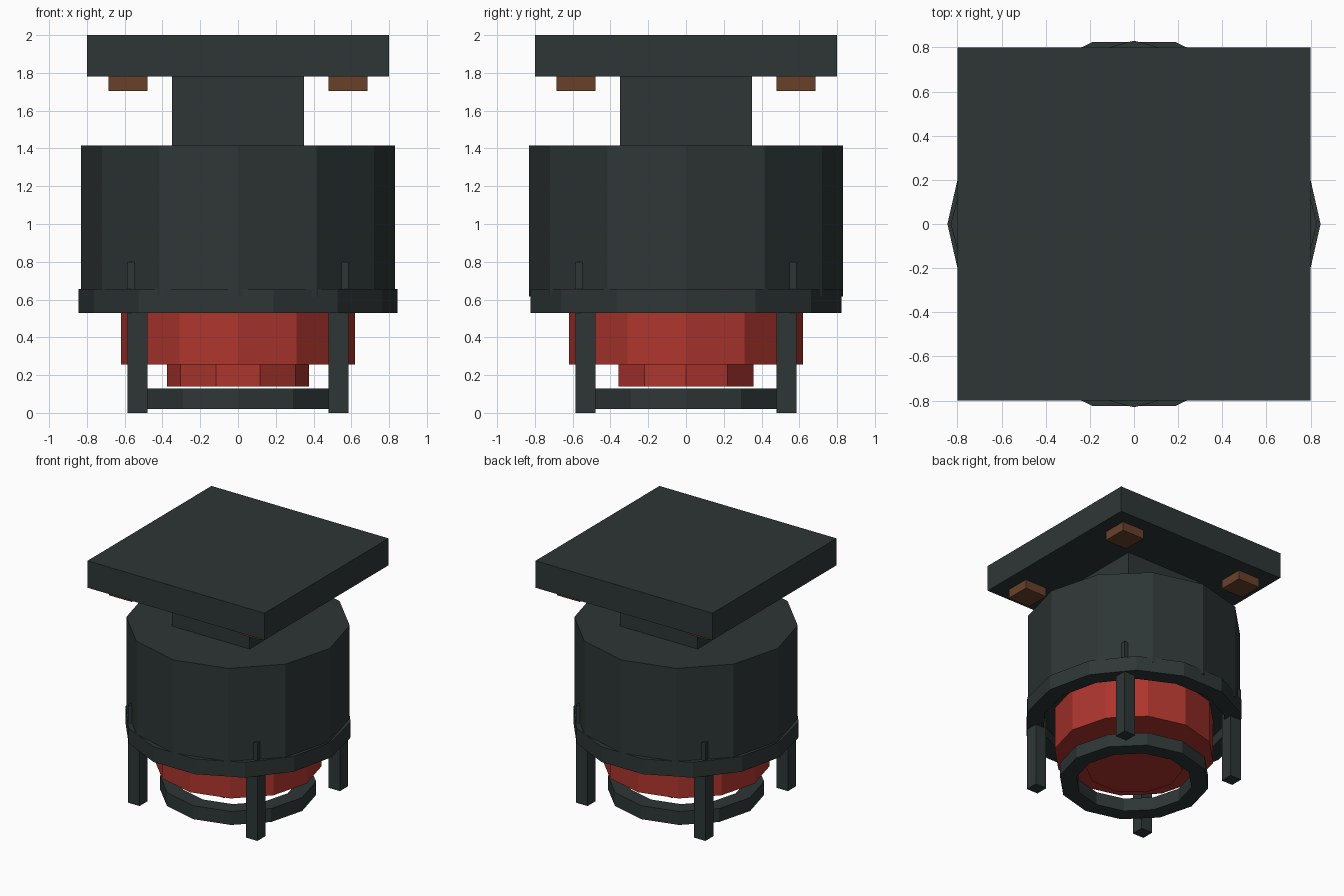
import bpy, bmesh, math

if "Cube" in bpy.data.objects:
    bpy.data.objects.remove(bpy.data.objects["Cube"])

def material(name, rgb):
    m = bpy.data.materials.new(name)
    m.diffuse_color = (*rgb, 1)
    m.use_nodes = True
    m.node_tree.nodes["Principled BSDF"].inputs["Base Color"].default_value = m.diffuse_color
    return m

SLATE = material("dark slate", (0.027, 0.037, 0.036))
RED = material("red", (0.42, 0.036, 0.027))
BROWN = material("brown", (0.139, 0.052, 0.023))

def finish(name, bm, mat):
    bmesh.ops.recalc_face_normals(bm, faces=bm.faces)
    me = bpy.data.meshes.new(name)
    bm.to_mesh(me)
    bm.free()
    me.materials.append(mat)
    ob = bpy.data.objects.new(name, me)
    bpy.context.collection.objects.link(ob)

def box(name, x0, x1, y0, y1, z0, z1, mat):
    bm = bmesh.new()
    bmesh.ops.create_cube(bm, size=1)
    for v in bm.verts:
        v.co = ((x0 + x1) / 2 + v.co.x * (x1 - x0),
                (y0 + y1) / 2 + v.co.y * (y1 - y0),
                (z0 + z1) / 2 + v.co.z * (z1 - z0))
    finish(name, bm, mat)

def loop(bm, r, z, n):
    return [bm.verts.new((r * math.cos(2 * math.pi * i / n),
                          r * math.sin(2 * math.pi * i / n), z)) for i in range(n)]

def drum(name, r, z0, z1, n, mat):
    bm = bmesh.new()
    a, b = loop(bm, r, z0, n), loop(bm, r, z1, n)
    bm.faces.new(a)
    bm.faces.new(b)
    for i in range(n):
        j = (i + 1) % n
        bm.faces.new((a[i], a[j], b[j], b[i]))
    finish(name, bm, mat)

def ring(name, r_in, r_out, z0, z1, n, mat):
    bm = bmesh.new()
    loops = [loop(bm, r, z, n) for r, z in
             ((r_out, z0), (r_out, z1), (r_in, z1), (r_in, z0))]
    for k in range(4):
        a, b = loops[k], loops[(k + 1) % 4]
        for i in range(n):
            j = (i + 1) % n
            bm.faces.new((a[i], a[j], b[j], b[i]))
    finish(name, bm, mat)

# Mounting plate and neck
box("mounting_plate", -0.8, 0.8, -0.8, 0.8, 1.78, 2.0, SLATE)
box("neck", -0.35, 0.35, -0.35, 0.35, 1.40, 1.79, SLATE)

# Housing with its collar
drum("housing", 0.83, 0.615, 1.415, 12, SLATE)
ring("collar", 0.71, 0.845, 0.53, 0.655, 14, SLATE)

# Red bulb and its tip
drum("bulb", 0.62, 0.255, 0.63, 12, RED)
drum("bulb_tip", 0.375, 0.14, 0.26, 10, RED)

# Guard ring under the bulb
ring("guard_ring", 0.45, 0.58, 0.02, 0.13, 12, SLATE)

# Corner legs and bolts under the plate
for sx, fx in ((-1, "left"), (1, "right")):
    for sy, fy in ((-1, "front"), (1, "back")):
        def corner(part, a, b, z0, z1, mat):
            xs, ys = sorted((sx * a, sx * b)), sorted((sy * a, sy * b))
            box(f"{fy}_{fx}_{part}", *xs, *ys, z0, z1, mat)
        corner("leg", 0.48, 0.585, 0.0, 0.80, SLATE)
        corner("bolt", 0.48, 0.685, 1.705, 1.785, BROWN)
